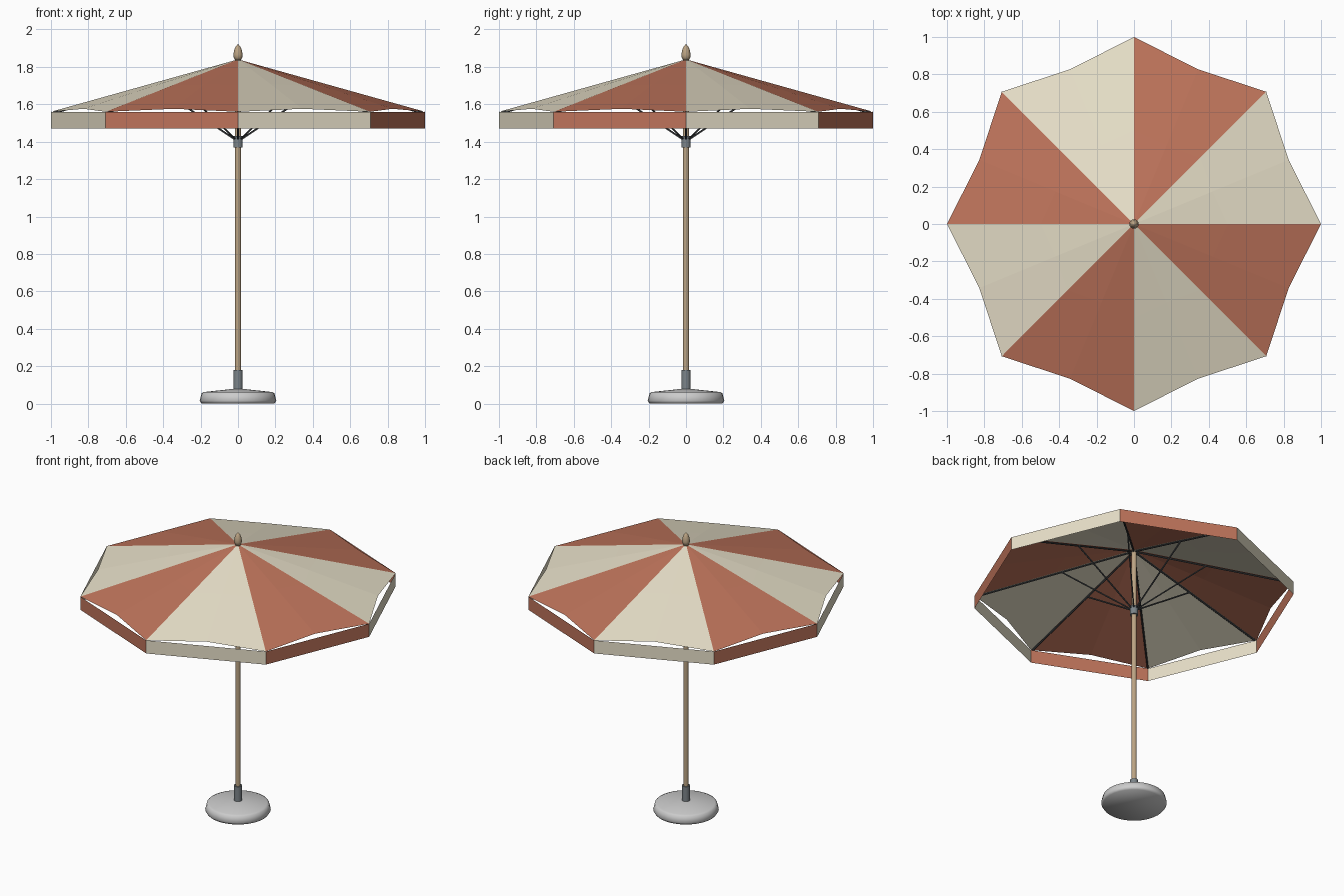
import bpy, math
from mathutils import Vector

if "Cube" in bpy.data.objects:
    bpy.data.objects.remove(bpy.data.objects["Cube"])


def material(name, rgb):
    m = bpy.data.materials.new(name)
    m.diffuse_color = (*rgb, 1)
    m.use_nodes = True
    m.node_tree.nodes["Principled BSDF"].inputs["Base Color"].default_value = m.diffuse_color
    return m


CREAM = material("cream_cloth", (0.80, 0.74, 0.58))
RUST = material("rust_cloth", (0.52, 0.175, 0.105))
WOOD = material("wood", (0.50, 0.37, 0.23))
METAL = material("metal", (0.20, 0.23, 0.25))
DARK = material("dark_metal", (0.06, 0.065, 0.07))


def mesh_object(name, verts, faces, mats=()):
    me = bpy.data.meshes.new(name)
    me.from_pydata(verts, [], faces)
    for m in mats:
        me.materials.append(m)
    ob = bpy.data.objects.new(name, me)
    bpy.context.collection.objects.link(ob)
    return ob


def smooth(ob, angle=35):
    bpy.ops.object.select_all(action='DESELECT')
    ob.select_set(True)
    bpy.context.view_layer.objects.active = ob
    bpy.ops.object.shade_smooth_by_angle(angle=math.radians(angle))


def lathe(name, profile, n, mat=None, angle=35):
    """Spin (radius, z) points, bottom to top, around z and cap both ends."""
    verts = [(r * math.cos(2 * math.pi * i / n), r * math.sin(2 * math.pi * i / n), z)
             for r, z in profile for i in range(n)]
    faces = [(k * n + i, k * n + (i + 1) % n, (k + 1) * n + (i + 1) % n, (k + 1) * n + i)
             for k in range(len(profile) - 1) for i in range(n)]
    faces.append(tuple(reversed(range(n))))
    faces.append(tuple(range((len(profile) - 1) * n, len(profile) * n)))
    ob = mesh_object(name, verts, faces, [mat] if mat else [])
    smooth(ob, angle)
    return ob


def rod(name, a, b, r, mat):
    a, b = Vector(a), Vector(b)
    d = b - a
    bpy.ops.mesh.primitive_cylinder_add(vertices=6, radius=r, depth=d.length, location=(a + b) / 2)
    ob = bpy.context.object
    ob.name = name
    ob.rotation_euler = d.to_track_quat('Z', 'Y').to_euler()
    ob.data.materials.append(mat)


def polar(r, a, z):
    return (r * math.cos(a), r * math.sin(a), z)


APEX, EDGE, STEP = 1.84, 1.56, math.pi / 4

# base, socket, pole, runner, finial
lathe("base", [(0.195, 0), (0.205, 0.015), (0.195, 0.055), (0.18, 0.062), (0.03, 0.078)], 32, angle=80)
lathe("base_socket", [(0.025, 0.07), (0.025, 0.18)], 16, METAL)
lathe("pole", [(0.017, 0.05), (0.017, 1.85)], 16, WOOD)
lathe("runner", [(0.025, 1.37), (0.025, 1.43)], 16, METAL)
lathe("finial", [(0.014, 1.835), (0.023, 1.85), (0.025, 1.865), (0.021, 1.888), (0.013, 1.908), (0.003, 1.92)],
      16, WOOD, 60)

# canopy: eight panels with scooped hems, alternating colours
verts, faces = [(0, 0, APEX)], []
for t in (0.5, 1.0):
    for i in range(8):
        verts.append(polar(t, i * STEP, APEX - (APEX - EDGE) * t))
        verts.append(polar(t * (0.924 - 0.029 * t), (i + 0.5) * STEP, APEX - 0.264 * t))
for i in range(16):
    j = (i + 1) % 16
    faces += [(0, 1 + i, 1 + j), (1 + i, 17 + i, 17 + j, 1 + j)]
canopy = mesh_object("canopy", verts, faces, [CREAM, RUST])
for k, p in enumerate(canopy.data.polygons):
    p.material_index = (k // 4) % 2

# valance: straight strips hanging between rib tips
verts = [polar(1, i * STEP, z) for z in (EDGE - 0.09, EDGE) for i in range(8)]
faces = [(i, (i + 1) % 8, 8 + (i + 1) % 8, 8 + i) for i in range(8)]
valance = mesh_object("valance", verts, faces, [CREAM, RUST])
for k, p in enumerate(valance.data.polygons):
    p.material_index = k % 2

# ribs under the seams and stretchers from the runner
for i in range(8):
    a = i * STEP
    rod(f"rib_{i}", polar(0.015, a, APEX - 0.016), polar(0.985, a, EDGE - 0.006), 0.006, DARK)
    rod(f"stretcher_{i}", polar(0.02, a, 1.415), polar(0.45, a, 1.70), 0.005, DARK)
